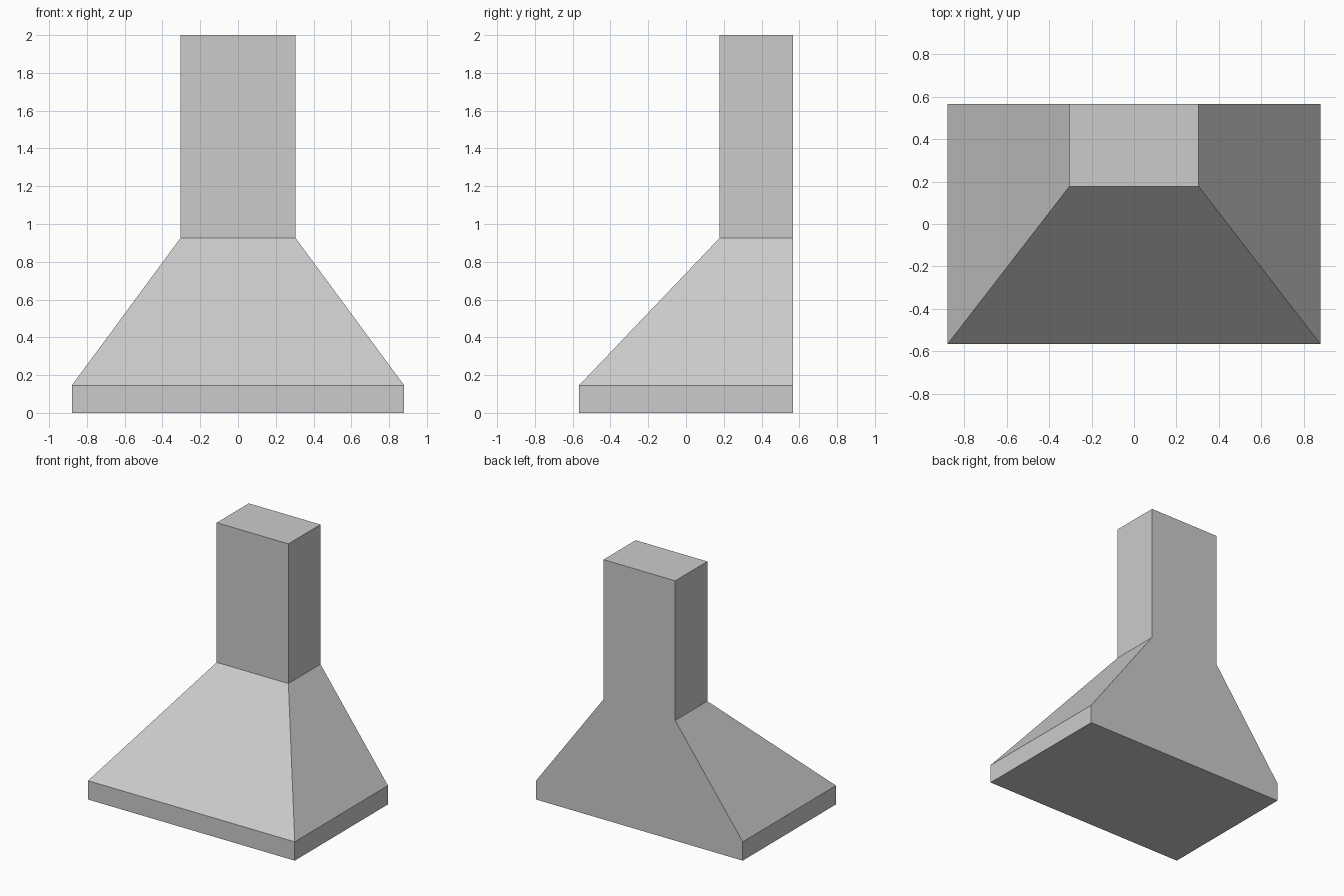
import bpy
import bmesh

cube = bpy.data.objects.get("Cube")
if cube:
    bpy.data.objects.remove(cube, do_unlink=True)

# One plain grey metal for the whole hood
grey = bpy.data.materials.new("grey_metal")
grey.use_nodes = True
colour = (0.6, 0.6, 0.6, 1)
grey.diffuse_color = colour
grey.node_tree.nodes["Principled BSDF"].inputs["Base Color"].default_value = colour

BACK = 0.567


def section(name, lower, upper, cap_bottom=False, cap_top=False):
    """Four-sided shell between two rectangles (half width, front y, z) sharing a flat back."""
    bm = bmesh.new()
    rings = []
    for half, front, z in (lower, upper):
        corners = ((-half, front), (half, front), (half, BACK), (-half, BACK))
        rings.append([bm.verts.new((x, y, z)) for x, y in corners])
    low, high = rings
    for i in range(4):
        j = (i + 1) % 4
        bm.faces.new((low[i], low[j], high[j], high[i]))
    if cap_bottom:
        bm.faces.new(low[::-1])
    if cap_top:
        bm.faces.new(high)
    mesh = bpy.data.meshes.new(name)
    bm.to_mesh(mesh)
    bm.free()
    mesh.materials.append(grey)
    obj = bpy.data.objects.new(name, mesh)
    bpy.context.collection.objects.link(obj)
    return obj


# Rectangles where the parts meet
rim_bottom = (0.88, -0.567, 0.0)
rim_top = (0.88, -0.567, 0.145)
neck = (0.305, 0.177, 0.925)
flue_top = (0.305, 0.177, 2.0)

section("hood_rim", rim_bottom, rim_top, cap_bottom=True)
section("hood_canopy", rim_top, neck)
section("chimney_flue", neck, flue_top, cap_top=True)
